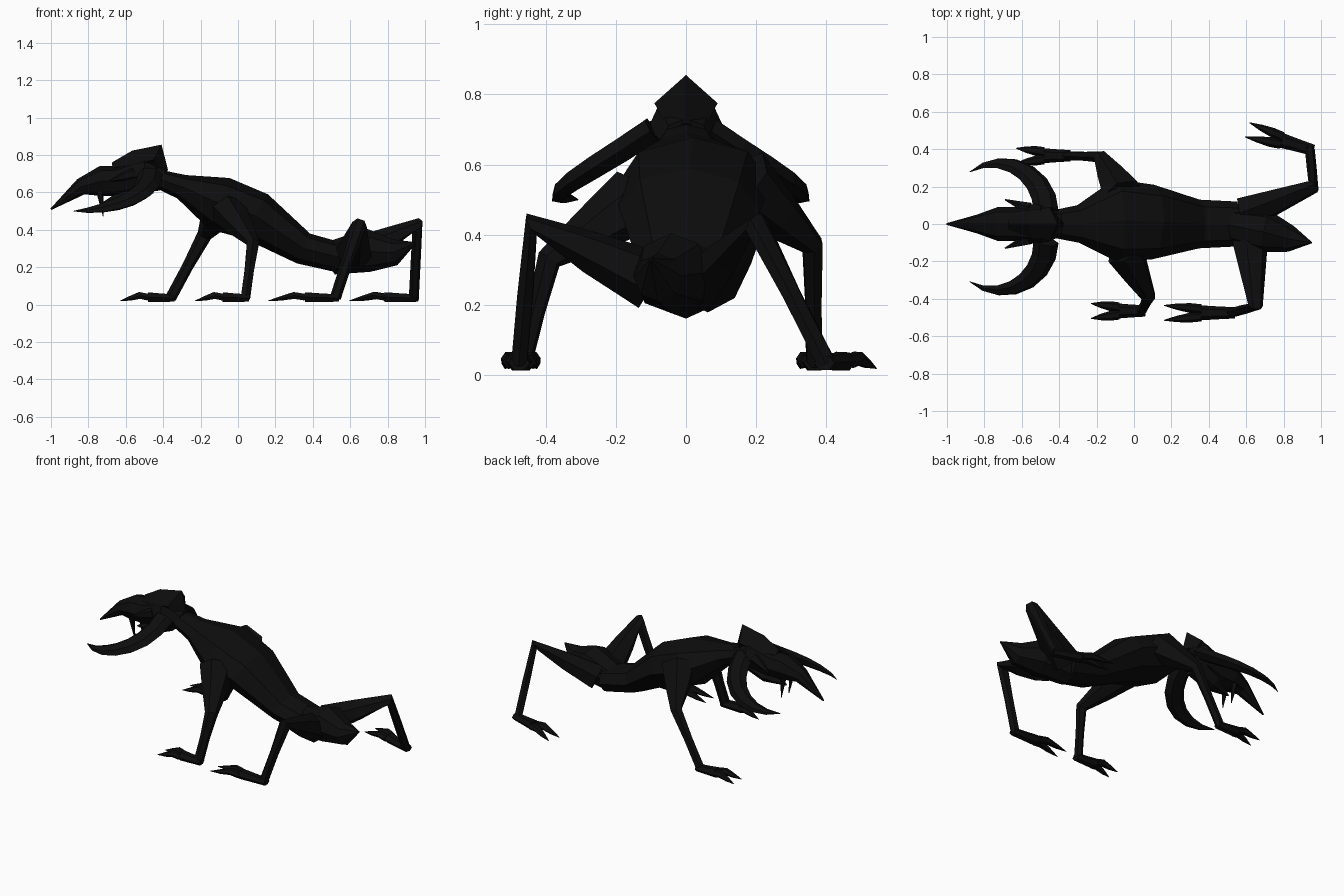
import bpy, bmesh, math
from mathutils import Vector

default_cube = bpy.data.objects.get("Cube")
if default_cube:
    bpy.data.objects.remove(default_cube, do_unlink=True)

# One near-black hide colour
hide = bpy.data.materials.new("black_hide")
hide.use_nodes = True
hide_colour = (0.004, 0.004, 0.004, 1)
hide.diffuse_color = hide_colour
hide.node_tree.nodes["Principled BSDF"].inputs["Base Color"].default_value = hide_colour

ACROSS = Vector((0, 1, 0))
ALONG = Vector((1, 0, 0))
UP = Vector((0, 0, 1))


def loft(name, points, widths, flatness=1, sides=6, reference=ACROSS):
    """Faceted skin along a path; flatness is the height of a section over its width."""
    points = [Vector(point) for point in points]
    last = len(points) - 1
    side = reference
    bm = bmesh.new()
    rings = []
    for i, (centre, width) in enumerate(zip(points, widths)):
        ahead = (points[min(i + 1, last)] - centre).normalized()
        behind = (centre - points[max(i - 1, 0)]).normalized()
        tangent = (ahead + behind).normalized()
        side = (side - tangent * side.dot(tangent)).normalized()
        rise = tangent.cross(side) * flatness
        angles = [math.tau * k / sides for k in range(sides)]
        rings.append([bm.verts.new(centre + width * (side * math.cos(angle) + rise * math.sin(angle)))
                      for angle in angles])
    for ring, following in zip(rings, rings[1:]):
        for k in range(sides):
            n = (k + 1) % sides
            bm.faces.new((ring[k], ring[n], following[n], following[k]))
    bm.faces.new(rings[0])
    bm.faces.new(rings[last])
    bmesh.ops.recalc_face_normals(bm, faces=bm.faces)
    mesh = bpy.data.meshes.new(name)
    bm.to_mesh(mesh)
    bm.free()
    mesh.materials.append(hide)
    bpy.context.collection.objects.link(bpy.data.objects.new(name, mesh))


def spike(name, base, tip, width):
    """Simple pointed cone."""
    loft(name, (base, tip), (width, width / 10), sides=5)


def foot(name, ankle, length, yaw):
    """Rounded heel and sole leading to two humped, clawed toes."""
    heading = Vector((-math.cos(yaw), math.sin(yaw), 0))
    sideways = heading.cross(UP)
    heel = ankle - heading * 0.02
    fork = ankle + heading * length * 0.45 + UP * 0.005
    loft(name + "_sole", (heel, ankle.lerp(fork, 0.5), fork), (0.03, 0.035, 0.04), flatness=0.75)
    for toe, spread in (("inner", -0.04), ("outer", 0.04)):
        tip = ankle + heading * length + sideways * spread - UP * 0.015
        root = fork + sideways * spread / 2
        knuckle = root.lerp(tip, 0.3) + UP * 0.015
        claw = root.lerp(tip, 0.65) + UP * 0.006
        loft(f"{name}_{toe}_toe", (root, knuckle, claw, tip), (0.026, 0.026, 0.017, 0.002), flatness=0.8)


def leg(name, hip, knee, ankle, foot_length, foot_yaw=0, thigh=0.1):
    """Thick thigh narrowing to a bony shin, bent within its own plane, with a foot."""
    hip, knee, ankle = Vector(hip), Vector(knee), Vector(ankle)
    bend_axis = (knee - hip).cross(ankle - knee).normalized()
    loft(name + "_leg", (hip, hip.lerp(knee, 0.5), knee, knee.lerp(ankle, 0.5), ankle),
         (thigh, thigh * 0.7, 0.04, 0.03, 0.03), flatness=0.85, reference=bend_axis)
    foot(name + "_foot", ankle, foot_length, foot_yaw)


# Neck and torso, sloping down from the shoulders to the waist
spine = [(-0.45, 0, 0.68), (-0.3, 0, 0.63), (-0.1, 0.02, 0.54),
         (0.1, 0.01, 0.47), (0.35, 0, 0.3), (0.55, 0, 0.25)]
loft("torso", spine, (0.07, 0.1, 0.22, 0.2, 0.13, 0.12), flatness=0.67, sides=8)

# Rump and pointed tail
rump = [(0.5, 0, 0.25), (0.7, -0.04, 0.29), (0.84, -0.08, 0.28), (0.95, -0.1, 0.33)]
loft("rump", rump, (0.09, 0.115, 0.07, 0.004), sides=8)

# Head with hooked beak, crest and lower jaw
skull = [(-0.4, 0, 0.67), (-0.5, 0, 0.7), (-0.65, 0, 0.66),
         (-0.73, 0, 0.66), (-0.84, 0, 0.63), (-1, 0, 0.51)]
loft("head", skull, (0.07, 0.11, 0.09, 0.09, 0.05, 0.005), flatness=0.9, sides=8)
crest = [(-0.67, 0, 0.73), (-0.55, 0, 0.75), (-0.45, 0, 0.775), (-0.42, 0, 0.7)]
loft("head_crest", crest, (0.03, 0.075, 0.09, 0.05), sides=4)
jaw = [(-0.47, 0, 0.64), (-0.6, 0, 0.58), (-0.73, 0, 0.54)]
loft("lower_jaw", jaw, (0.08, 0.07, 0.005), flatness=0.7)

# Curved cheek horns, fangs and brow spikes on both sides of the head
for flank, mirror in (("near", -1), ("far", 1)):
    arc, widths = [], []
    for step in range(8):
        t = step / 7
        angle = math.radians(125) * t
        arc.append((-0.73 + 0.26 * math.cos(angle),
                    mirror * (0.08 + 0.26 * math.sin(angle)) - 0.015,
                    0.5 + 0.2 * (1 - t) ** 2))
        widths.append(0.065 * (1 - t ** 2) + 0.002)
    loft(flank + "_horn", arc, widths, flatness=0.6, reference=ALONG)
    spike(flank + "_fang", (-0.74, mirror * 0.045, 0.61), (-0.72, mirror * 0.04, 0.47), 0.02)
    spike(flank + "_brow_spike", (-0.56, mirror * 0.08, 0.7), (-0.69, mirror * 0.13, 0.66), 0.035)

# Four crawling legs, each caught in its own pose
leg("near_front", hip=(-0.05, -0.14, 0.5), knee=(0.08, -0.39, 0.33), ankle=(0.04, -0.465, 0.035),
    foot_length=0.27, thigh=0.11)
leg("far_front", hip=(-0.06, 0.16, 0.55), knee=(-0.18, 0.36, 0.37), ankle=(-0.36, 0.365, 0.035),
    foot_length=0.27, thigh=0.12)
leg("near_hind", hip=(0.62, -0.1, 0.27), knee=(0.65, -0.44, 0.43), ankle=(0.52, -0.475, 0.035), foot_length=0.36)
leg("far_hind", hip=(0.6, 0.06, 0.26), knee=(0.96, 0.2, 0.43), ankle=(0.94, 0.4, 0.035),
    foot_length=0.35, foot_yaw=0.3)
